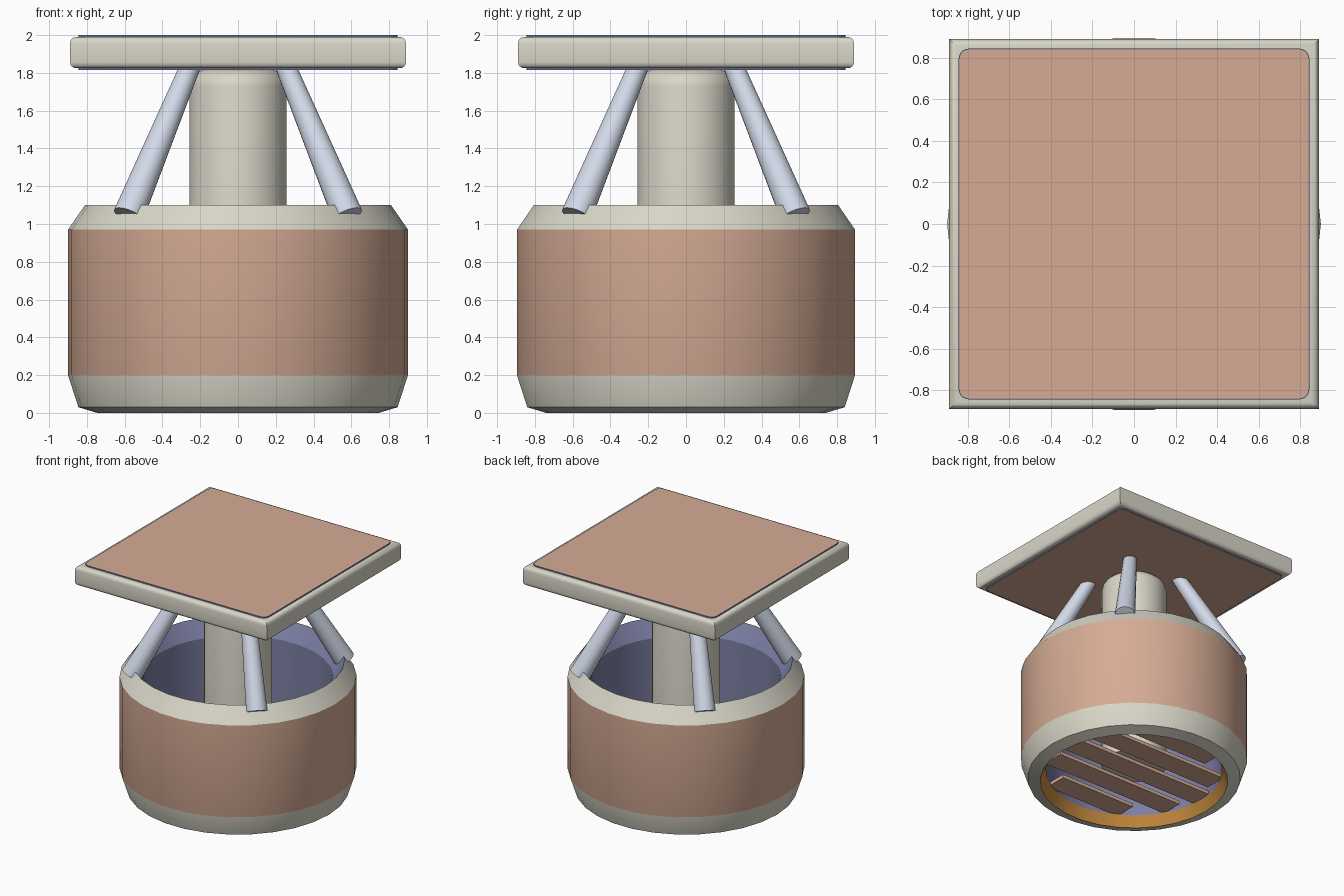
import bpy, bmesh, math
from mathutils import Vector

if "Cube" in bpy.data.objects:
    bpy.data.objects.remove(bpy.data.objects["Cube"])


def material(name, rgb):
    m = bpy.data.materials.new(name)
    m.diffuse_color = (*rgb, 1)
    m.use_nodes = True
    m.node_tree.nodes["Principled BSDF"].inputs["Base Color"].default_value = m.diffuse_color
    return m


CREAM = material("cream", (0.70, 0.68, 0.58))
COPPER = material("copper", (0.67, 0.41, 0.30))
STEEL = material("pale_steel", (0.64, 0.69, 0.80))
BLUE = material("slate_blue", (0.20, 0.21, 0.37))
AMBER = material("amber", (0.58, 0.26, 0.05))


def finish(name, bm, mats, smooth=True):
    bmesh.ops.recalc_face_normals(bm, faces=bm.faces)
    me = bpy.data.meshes.new(name)
    bm.to_mesh(me)
    bm.free()
    ob = bpy.data.objects.new(name, me)
    bpy.context.collection.objects.link(ob)
    for m in mats:
        me.materials.append(m)
    if smooth:
        bpy.ops.object.select_all(action='DESELECT')
        ob.select_set(True)
        bpy.context.view_layer.objects.active = ob
        bpy.ops.object.shade_smooth_by_angle(angle=math.radians(25))
    return ob


def lathe(name, profile, mats, slots=None, n=30, closed=False):
    """Revolve (radius, z) points; slots gives a material per profile segment."""
    bm = bmesh.new()
    rings = [[bm.verts.new((r * math.cos(2 * math.pi * i / n),
                            r * math.sin(2 * math.pi * i / n), z))
              for i in range(n)] for r, z in profile]
    count = len(rings) if closed else len(rings) - 1
    for k in range(count):
        a, b = rings[k], rings[(k + 1) % len(rings)]
        for i in range(n):
            j = (i + 1) % n
            f = bm.faces.new((a[i], a[j], b[j], b[i]))
            f.material_index = slots[k] if slots else 0
    if not closed:
        bm.faces.new(rings[0])
        bm.faces.new(rings[-1])
    return finish(name, bm, mats)


def box(bm, center, size):
    verts = bmesh.ops.create_cube(bm, size=1)["verts"]
    for v in verts:
        v.co = Vector(center) + Vector([c * s for c, s in zip(v.co, size)])
    return verts


# Hollow drum: cream ends, copper side, blue inside, amber lower lip
lathe("drum",
      [(0.745, 0.0), (0.845, 0.03), (0.9, 0.2), (0.9, 0.97), (0.81, 1.1),
       (0.72, 0.97), (0.70, 0.09)],
      [CREAM, COPPER, BLUE, AMBER], [0, 0, 1, 0, 2, 2, 3], closed=True)

# Central column with a rounded shoulder
shoulder = [(0.157 + 0.1 * math.cos(a), 1.73 + 0.09 * math.sin(a))
            for a in [math.pi / 2 * i / 5 for i in range(6)]]
lathe("column", [(0.257, 0.14)] + shoulder + [(0.12, 1.82), (0.12, 1.835)],
      [CREAM], n=32)

# Slats across the drum floor
bm = bmesh.new()
for i in range(-2, 3):
    y = 0.27 * i
    half = math.sqrt(0.7 ** 2 - (abs(y) + 0.06) ** 2)
    box(bm, (0, y, 0.11), (2 * half, 0.19, 0.03))
finish("floor_slats", bm, [COPPER], smooth=False)

# Four tapered struts from the drum rim to the roof
for sx in (-1, 1):
    for sy in (-1, 1):
        low = Vector((0.58 * sx, 0.58 * sy, 1.045))
        high = Vector((0.25 * sx, 0.25 * sy, 1.84))
        axis = high - low
        bm = bmesh.new()
        bmesh.ops.create_cone(bm, cap_ends=True, segments=20, radius1=0.082,
                              radius2=0.054, depth=axis.length)
        rot = axis.to_track_quat('Z', 'Y')
        for v in bm.verts:
            v.co = rot @ v.co + (low + high) / 2
        side = ("left" if sx < 0 else "right")
        end = ("front" if sy < 0 else "back")
        finish(f"strut_{end}_{side}", bm, [STEEL])

# Square roof slab with rounded upper and lower edges
bm = bmesh.new()
box(bm, (0, 0, 1.9075), (1.78, 1.78, 0.165))
edges = [e for e in bm.edges if abs(e.verts[0].co.z - e.verts[1].co.z) < 0.01]
bmesh.ops.bevel(bm, geom=edges, offset=0.033, segments=4, profile=0.5,
                affect='EDGES')
finish("roof_slab", bm, [CREAM])

# Copper panels with blue edges on top and underneath
for name, z in (("roof_top_panel", 1.9945), ("roof_under_panel", 1.8205)):
    bm = bmesh.new()
    box(bm, (0, 0, z), (1.69, 1.69, 0.011))
    edges = [e for e in bm.edges if abs(e.verts[0].co.z - e.verts[1].co.z) > 0.005]
    bmesh.ops.bevel(bm, geom=edges, offset=0.05, segments=5, profile=0.5,
                    affect='EDGES')
    bm.normal_update()
    caps = [f for f in bm.faces if abs(f.normal.z) > 0.9]
    rim = bmesh.ops.inset_individual(bm, faces=caps, thickness=0.005)
    for f in bm.faces:
        f.material_index = 1
    for f in caps:
        f.material_index = 0
    finish(name, bm, [COPPER, BLUE], smooth=False)
